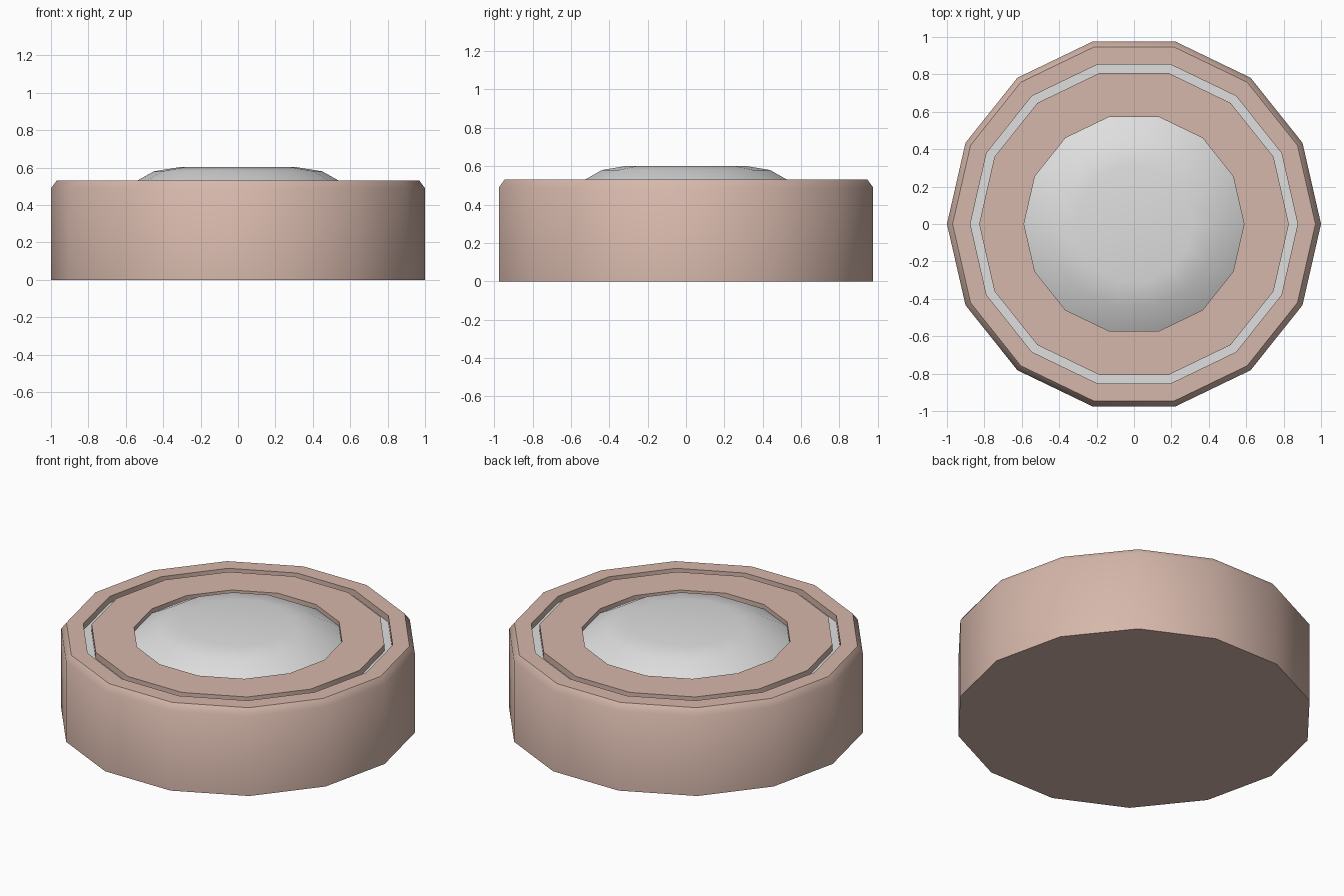
import bpy, bmesh, math

if "Cube" in bpy.data.objects:
    bpy.data.objects.remove(bpy.data.objects["Cube"])

SIDES = 14


def material(name, rgb):
    m = bpy.data.materials.new(name)
    m.diffuse_color = (*rgb, 1)
    m.use_nodes = True
    m.node_tree.nodes["Principled BSDF"].inputs["Base Color"].default_value = m.diffuse_color
    return m


def lathe(name, profile, mats, cap_start=True, cap_end=True, grey_bands=(), angle=40):
    """Revolve (radius, z) points, listed bottom to top / outside to inside."""
    bm = bmesh.new()
    rings = []
    for r, z in profile:
        rings.append([bm.verts.new((r * math.cos(2 * math.pi * i / SIDES),
                                    r * math.sin(2 * math.pi * i / SIDES), z))
                      for i in range(SIDES)])
    for k in range(len(rings) - 1):
        a, b = rings[k], rings[k + 1]
        for i in range(SIDES):
            j = (i + 1) % SIDES
            f = bm.faces.new((a[i], a[j], b[j], b[i]))
            f.material_index = 1 if k in grey_bands else 0
    if cap_start:
        bm.faces.new(rings[0][::-1])
    if cap_end:
        bm.faces.new(rings[-1])
    me = bpy.data.meshes.new(name)
    bm.to_mesh(me)
    bm.free()
    for m in mats:
        me.materials.append(m)
    ob = bpy.data.objects.new(name, me)
    bpy.context.collection.objects.link(ob)
    bpy.ops.object.select_all(action='DESELECT')
    ob.select_set(True)
    bpy.context.view_layer.objects.active = ob
    bpy.ops.object.shade_smooth_by_angle(angle=math.radians(angle))
    return ob


tan = material("dusty_tan", (0.67, 0.475, 0.405))
grey = material("light_grey", (0.73, 0.735, 0.73))

# Housing: chamfered rim, grey-floored groove, socket wall (open under the dome)
lathe("housing",
      [(1.0, 0), (1.0, 0.49), (0.97, 0.53),
       (0.875, 0.53), (0.875, 0.49), (0.828, 0.49), (0.828, 0.53),
       (0.588, 0.53), (0.588, 0.503)],
      [tan, grey], cap_end=False, grey_bands=(4,))

# Domed button sitting in the socket
lathe("dome_button", [(0.588, 0.503), (0.45, 0.58), (0.315, 0.602)],
      [grey], cap_start=False)
